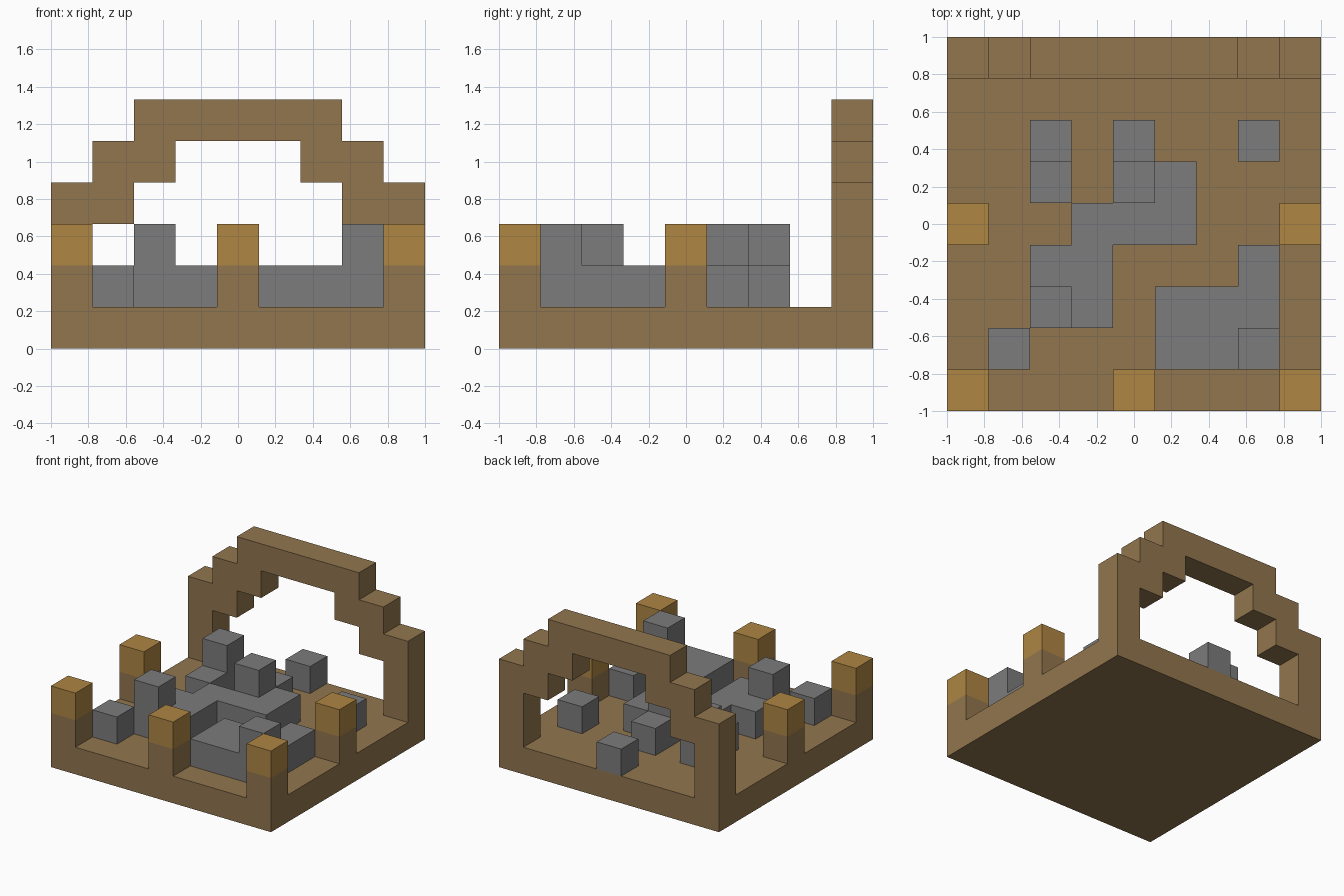
import bpy
import bmesh
from mathutils import Vector

cube = bpy.data.objects.get("Cube")
if cube:
    bpy.data.objects.remove(cube, do_unlink=True)

N = 9          # blocks along each side
S = 2 / N      # block size


def material(name, rgb):
    mat = bpy.data.materials.new(name)
    mat.use_nodes = True
    color = (*rgb, 1)
    mat.diffuse_color = color
    mat.node_tree.nodes["Principled BSDF"].inputs["Base Color"].default_value = color
    return mat


wood = material("brown wood", (0.285, 0.18, 0.076))
gold = material("golden cap", (0.425, 0.238, 0.056))
stone = material("grey stone", (0.2, 0.2, 0.2))


def block(x, y, z):
    """Cells of a box given as inclusive (first, last) ranges."""
    return {(i, j, k)
            for i in range(x[0], x[1] + 1)
            for j in range(y[0], y[1] + 1)
            for k in range(z[0], z[1] + 1)}


def mirrored(cells):
    return cells | {(N - 1 - i, j, k) for i, j, k in cells}


# Floor slab
floor = block((0, 8), (0, 8), (0, 0))

# Stepped arch along the back edge
back = (8, 8)
arch = mirrored(block((0, 0), back, (1, 3))
                | block((1, 1), back, (3, 4))
                | block((2, 2), back, (4, 5))
                | block((3, 4), back, (5, 5)))

# Posts on the rim with golden caps
post_spots = [(0, 0), (4, 0), (8, 0), (0, 4), (8, 4)]
posts = {(i, j, 1) for i, j in post_spots}
caps = {(i, j, 2) for i, j in post_spots}

# Rubble plan, back row first: o = one block high, T = two blocks high
plan = ["....o....",
        ".........",
        "..T.o..o.",
        "..o.To...",
        "...ooo...",
        "..oo...o.",
        "..To.ooo.",
        ".o...ooT.",
        "........."]
rubble = set()
for row, line in enumerate(plan):
    for i, mark in enumerate(line):
        if mark in "oT":
            rubble.add((i, N - 1 - row, 1))
        if mark == "T":
            rubble.add((i, N - 1 - row, 2))

solid = floor | arch | posts | caps | rubble


def build(name, cells, mat):
    """Make one mesh from the exposed sides of the cells."""
    bm = bmesh.new()
    for cell in sorted(cells):
        center = (Vector(cell) + Vector((0.5, 0.5, 0.5))) * S - Vector((1, 1, 0))
        for axis in range(3):
            for sign in (-1, 1):
                n = Vector((0, 0, 0))
                n[axis] = sign
                if tuple(int(c + d) for c, d in zip(cell, n)) in solid:
                    continue
                u = Vector((0, 0, 0))
                u[(axis + 1) % 3] = 1
                v = n.cross(u)
                ring = (-u - v, u - v, u + v, v - u)
                bm.faces.new([bm.verts.new(center + (n + r) * S / 2) for r in ring])
    bmesh.ops.remove_doubles(bm, verts=bm.verts, dist=S / 100)
    mesh = bpy.data.meshes.new(name)
    bm.to_mesh(mesh)
    bm.free()
    mesh.materials.append(mat)
    obj = bpy.data.objects.new(name, mesh)
    bpy.context.collection.objects.link(obj)


build("floor_slab", floor, wood)
build("back_arch", arch, wood)
build("rim_posts", posts, wood)
build("post_caps", caps, gold)
build("stone_rubble", rubble, stone)
